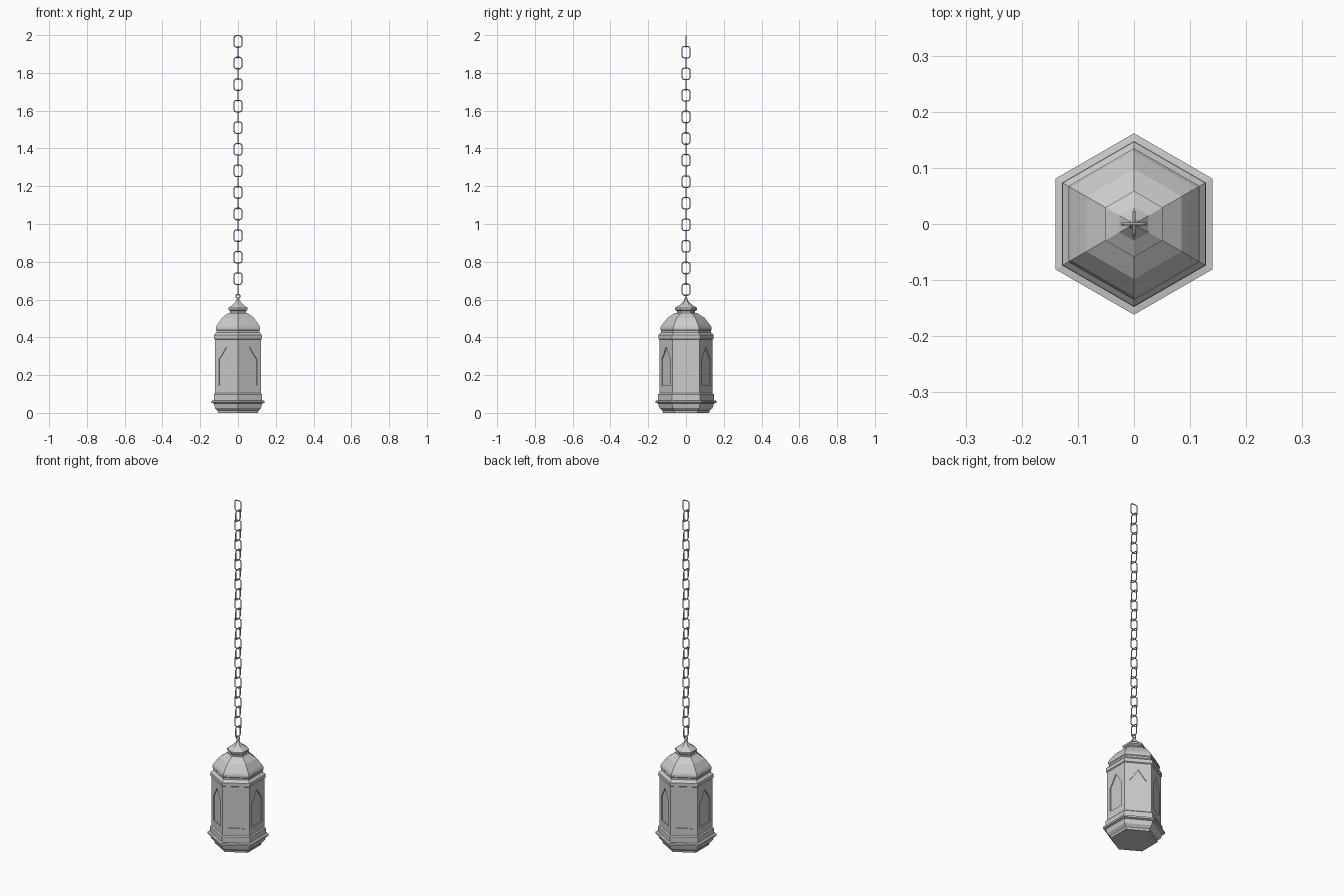
import bpy, bmesh, math
from mathutils import Vector

if "Cube" in bpy.data.objects:
    bpy.data.objects.remove(bpy.data.objects["Cube"])

C30 = math.cos(math.pi / 6)


def finish(name, bm):
    bmesh.ops.remove_doubles(bm, verts=bm.verts, dist=1e-5)
    bmesh.ops.recalc_face_normals(bm, faces=bm.faces)
    me = bpy.data.meshes.new(name)
    bm.to_mesh(me)
    bm.free()
    ob = bpy.data.objects.new(name, me)
    bpy.context.collection.objects.link(ob)
    return ob


def hex_stack(name, profile):
    """Closed six-sided solid from (apothem, z) pairs; corners point along y."""
    bm = bmesh.new()
    rings = []
    for a, z in profile:
        r = a / C30
        rings.append([bm.verts.new((r * math.sin(k * math.pi / 3),
                                    r * math.cos(k * math.pi / 3), z)) for k in range(6)])
    for lo, hi in zip(rings, rings[1:]):
        for k in range(6):
            n = (k + 1) % 6
            bm.faces.new((lo[k], lo[n], hi[n], hi[k]))
    bm.faces.new(rings[0])
    bm.faces.new(rings[-1])
    return finish(name, bm)


# Stepped base, roof and finial
hex_stack("base", [(.106, 0), (.108, .012), (.122, .026), (.128, .05), (.14, .054), (.14, .064),
                   (.128, .066), (.128, .098), (.122, .104), (.122, .132)])
hex_stack("roof", [(.122, .388), (.127, .392), (.127, .412), (.114, .426), (.114, .436),
                   (.117, .44), (.117, .452), (.112, .464), (.085, .503), (.05, .53)])
hex_stack("finial", [(.042, .528), (.042, .54), (.051, .546), (.051, .556),
                     (.026, .574), (.01, .594), (.003, .612)])

# Six wall panels, each with a shallow pointed-arch recess
A, DEPTH = .122, .005
W = A / C30 / 2
inner = [(0, .146), (.045, .146), (.045, .285), (.028, .306), (0, .35)]
outer = [(0, .131), (W, .131), (W, .285), (W, .389), (0, .389)]


def mirrored(half):
    return half + [(-u, z) for u, z in half[-2:0:-1]]


bm = bmesh.new()
for k in range(6):
    t = k * math.pi / 3
    nrm, side = Vector((math.cos(t), math.sin(t), 0)), Vector((-math.sin(t), math.cos(t), 0))

    def loop(pts, dist):
        return [bm.verts.new(nrm * dist + side * u + Vector((0, 0, z))) for u, z in mirrored(pts)]

    loops = [loop(outer, A), loop(inner, A), loop(inner, A - DEPTH)]
    for p, q in zip(loops, loops[1:]):
        for i in range(len(p)):
            j = (i + 1) % len(p)
            bm.faces.new((p[i], p[j], q[j], q[i]))
    bm.faces.new(loops[2])
finish("arched_walls", bm)


# Wire loop: rounded rectangle in the xz plane
def wire(name, hw, hh, rad, thick):
    pts = []
    for c, (sx, sz) in enumerate([(1, 1), (-1, 1), (-1, -1), (1, -1)]):
        for s in range(4):
            t = (c + s / 3) * math.pi / 2
            pts.append((sx * (hw - rad) + rad * math.cos(t), 0, sz * (hh - rad) + rad * math.sin(t)))
    bm = bmesh.new()
    rings = []
    n = len(pts)
    for i, p in enumerate(pts):
        p = Vector(p)
        tan = (Vector(pts[(i + 1) % n]) - Vector(pts[i - 1])).normalized()
        out = tan.cross(Vector((0, 1, 0)))
        rings.append([bm.verts.new(p + thick * (out * math.cos(a) + Vector((0, 1, 0)) * math.sin(a)))
                      for a in (m * math.pi / 3 for m in range(6))])
    for i in range(n):
        p, q = rings[i], rings[(i + 1) % n]
        for m in range(6):
            k = (m + 1) % 6
            bm.faces.new((p[m], p[k], q[k], q[m]))
    return finish(name, bm)


# Hanging eye and chain of alternating links
eye = wire("hanging_eye", .0105, .0105, .0100, .003)
eye.location.z = .617
link = wire("chain_link", .0205, .0305, .012, .003)
link.location.z = 1.9665
for i in range(1, 24):
    ob = link.copy()
    ob.location.z = 1.9665 - i * .0571
    ob.rotation_euler.z = math.pi / 2 * (i % 2)
    bpy.context.collection.objects.link(ob)
